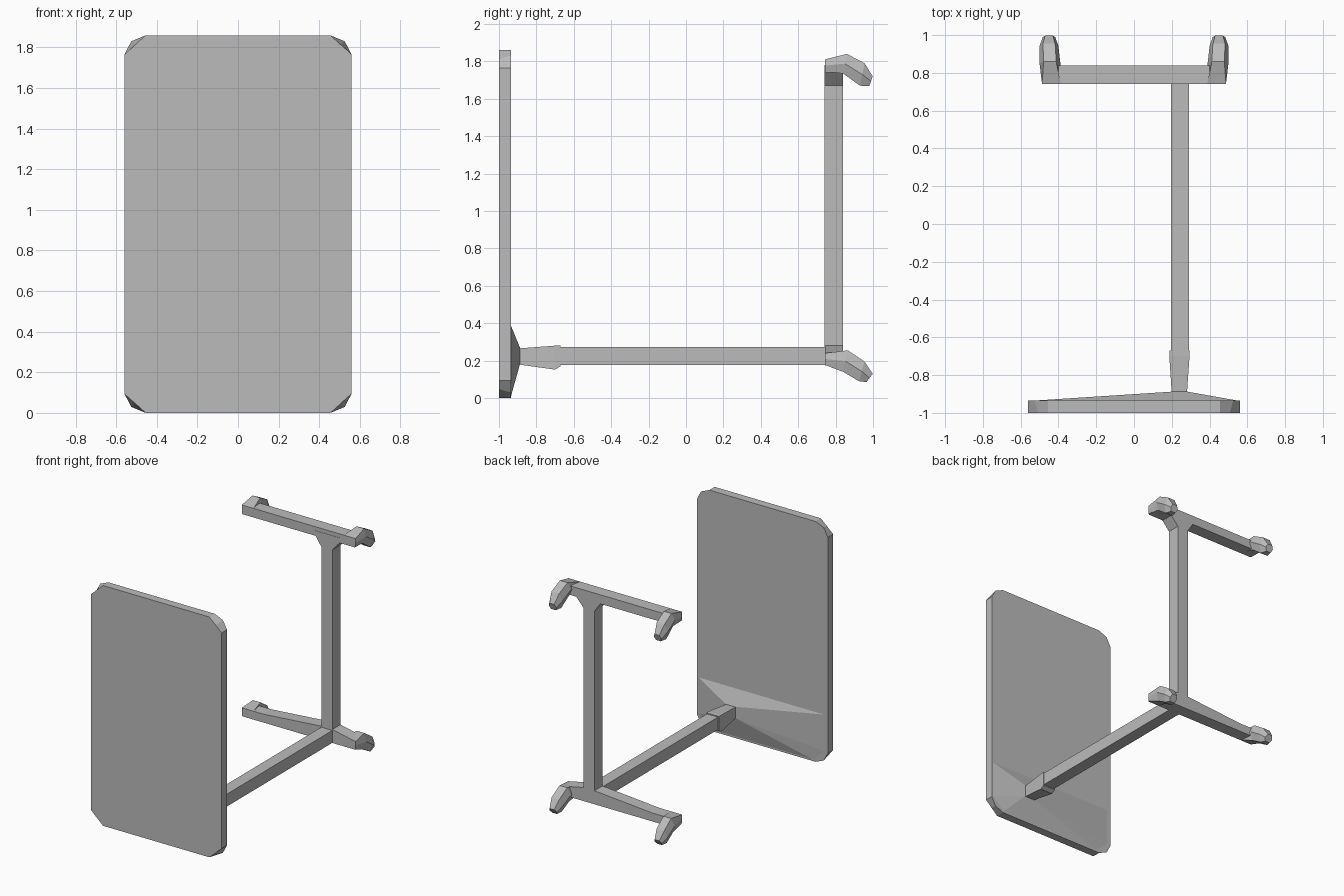
import bpy, bmesh
from mathutils import Vector

cube = bpy.data.objects.get("Cube")
if cube:
    bpy.data.objects.remove(cube, do_unlink=True)

grey = bpy.data.materials.new("plain grey")
grey.use_nodes = True
grey.diffuse_color = (0.5, 0.5, 0.5, 1)
grey.node_tree.nodes["Principled BSDF"].inputs["Base Color"].default_value = (0.5, 0.5, 0.5, 1)


def finish(name, bm):
    bmesh.ops.recalc_face_normals(bm, faces=bm.faces[:])
    mesh = bpy.data.meshes.new(name)
    bm.to_mesh(mesh)
    bm.free()
    mesh.materials.append(grey)
    obj = bpy.data.objects.new(name, mesh)
    bpy.context.collection.objects.link(obj)
    return obj


def loft(name, rings):
    """Skin a row of equal rings and cap both ends."""
    bm = bmesh.new()
    rows = [[bm.verts.new(p) for p in ring] for ring in rings]
    n = len(rows[0])
    for a, b in zip(rows, rows[1:]):
        for i in range(n):
            j = (i + 1) % n
            bm.faces.new((a[i], a[j], b[j], b[i]))
    bm.faces.new(rows[0])
    bm.faces.new(rows[-1])
    return finish(name, bm)


def box_ring_y(y, x0, x1, z0, z1):
    return [(x0, y, z0), (x1, y, z0), (x1, y, z1), (x0, y, z1)]


def prism(name, profile, y0, y1):
    """Extrude an x-z profile along y."""
    return loft(name, [[(x, y, z) for x, z in profile] for y in (y0, y1)])


# Panel: clipped corners, a little rounder at the back than at the front
def panel_ring(y, bulge):
    ring = []
    for sx, sz in ((1, 1), (-1, 1), (-1, -1), (1, -1)):
        side = Vector((sx * 0.56, y, 0.93 + sz * 0.835))
        end = Vector((sx * 0.455, y, 0.93 + sz * 0.93))
        mid = (side + end) / 2 + Vector((sx * bulge, 0, sz * bulge))
        ring += [side, mid, end] if sx == sz else [end, mid, side]
    return ring


loft("panel", [panel_ring(-1, 0), panel_ring(-0.935, 0.018)])

# Faceted mount rising from the panel's lower back to the neck
base = [(-0.56, 0.39), (-0.56, 0.1), (-0.455, 0.005),
        (0.455, 0.005), (0.56, 0.1), (0.56, 0.39)]
bm = bmesh.new()
for x, z in base:
    bm.verts.new((x, -0.937, z))
for p in box_ring_y(-0.888, 0.195, 0.285, 0.18, 0.27):
    bm.verts.new(p)
bmesh.ops.convex_hull(bm, input=bm.verts[:])
finish("panel_mount", bm)

# Neck and long beam
loft("neck", [box_ring_y(-0.9, 0.2, 0.28, 0.18, 0.265),
              box_ring_y(-0.7, 0.187, 0.294, 0.152, 0.28),
              box_ring_y(-0.67, 0.187, 0.294, 0.17, 0.28)])
loft("beam", [box_ring_y(-0.68, 0.195, 0.29, 0.177, 0.273),
              box_ring_y(0.76, 0.195, 0.29, 0.177, 0.273)])

# Post with flared head, and the two crossbars
prism("post", [(0.195, 0.18), (0.29, 0.18), (0.29, 1.67), (0.36, 1.75),
               (0.36, 1.78), (0.14, 1.78), (0.14, 1.75), (0.195, 1.67)], 0.74, 0.84)
prism("upper_crossbar", [(-0.48, 1.74), (0.48, 1.74), (0.48, 1.81), (-0.48, 1.81)],
      0.742, 0.84)
prism("lower_crossbar", [(-0.48, 0.175), (0.48, 0.175), (0.48, 0.24), (0.29, 0.28),
                         (0.195, 0.28), (-0.3, 0.24), (-0.48, 0.24)], 0.742, 0.84)


# Hooked feet: six-sided rings, each set by its top and bottom point in y-z
def hook(name, side, sections):
    rings = []
    for top, low, half, cx, narrow in sections:
        t, b = Vector(top), Vector(low)
        m = (t + b) / 2
        rings.append([(side * (cx + k * half), p[0], p[1]) for k, p in
                      ((-narrow, t), (narrow, t), (1, m), (narrow, b), (-narrow, b), (-1, m))])
    loft(name, rings)


upper = [((0.742, 1.81), (0.742, 1.745), 0.05, 0.437, 1),
         ((0.86, 1.84), (0.84, 1.735), 0.055, 0.445, 0.6),
         ((0.955, 1.79), (0.93, 1.67), 0.05, 0.45, 0.65),
         ((0.998, 1.72), (0.98, 1.668), 0.033, 0.45, 0.6)]
lower = [((0.742, 0.24), (0.742, 0.177), 0.05, 0.437, 1),
         ((0.865, 0.255), (0.84, 0.14), 0.055, 0.445, 0.6),
         ((0.955, 0.195), (0.925, 0.09), 0.05, 0.45, 0.65),
         ((0.998, 0.13), (0.965, 0.085), 0.033, 0.45, 0.6)]
for label, side in (("left", 1), ("right", -1)):
    hook("upper_hook_" + label, side, upper)
    hook("lower_hook_" + label, side, lower)
